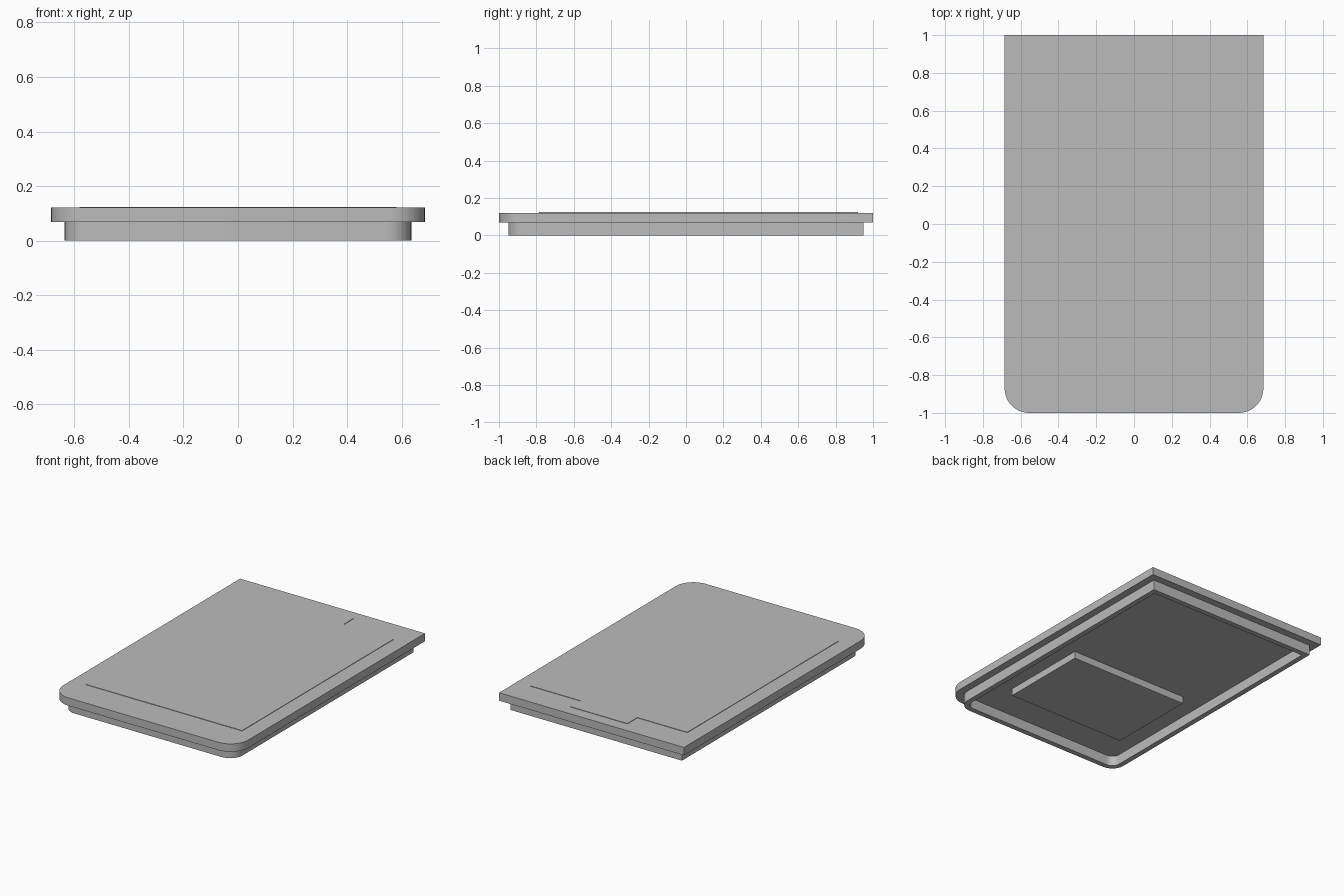
import bpy, bmesh, math

cube = bpy.data.objects.get("Cube")
if cube:
    bpy.data.objects.remove(cube, do_unlink=True)

# Single plain grey
grey = bpy.data.materials.new("plain_grey")
grey.use_nodes = True
colour = (0.5, 0.5, 0.5, 1)
grey.diffuse_color = colour
grey.node_tree.nodes["Principled BSDF"].inputs["Base Color"].default_value = colour


def outline(half_x, half_y, radius, steps=12):
    """Rectangle with square back corners and rounded front corners."""
    pts = [(half_x, half_y), (-half_x, half_y)]
    for side, start in ((-1, math.pi), (1, 1.5 * math.pi)):
        for i in range(steps + 1):
            a = start + i * math.pi / 2 / steps
            pts.append((side * (half_x - radius) + radius * math.cos(a),
                        radius - half_y + radius * math.sin(a)))
    return pts


def finish(name, bm):
    bmesh.ops.recalc_face_normals(bm, faces=bm.faces)
    mesh = bpy.data.meshes.new(name)
    bm.to_mesh(mesh)
    bm.free()
    mesh.materials.append(grey)
    obj = bpy.data.objects.new(name, mesh)
    bpy.context.collection.objects.link(obj)
    bpy.ops.object.select_all(action="DESELECT")
    obj.select_set(True)
    bpy.context.view_layer.objects.active = obj
    bpy.ops.object.shade_smooth_by_angle(angle=math.radians(30))
    return obj


def slab(name, pts, z0, z1):
    bm = bmesh.new()
    face = bm.faces.new([bm.verts.new((x, y, z0)) for x, y in pts])
    new = bmesh.ops.extrude_face_region(bm, geom=[face])["geom"]
    verts = [g for g in new if isinstance(g, bmesh.types.BMVert)]
    bmesh.ops.translate(bm, verts=verts, vec=(0, 0, z1 - z0))
    return finish(name, bm)


def ring(name, outer, inner, z0, z1):
    bm = bmesh.new()
    loops = [[bm.verts.new((x, y, z)) for x, y in pts]
             for pts, z in ((outer, z0), (outer, z1), (inner, z1), (inner, z0))]
    n = len(outer)
    for k in range(4):
        a, b = loops[k], loops[(k + 1) % 4]
        for i in range(n):
            j = (i + 1) % n
            bm.faces.new((a[i], a[j], b[j], b[i]))
    return finish(name, bm)


UNDER, TOP = 0.068, 0.121

# Cover plate
slab("cover_plate", outline(0.685, 1.0, 0.13), UNDER, TOP)

# Locating rim below the plate
ring("locating_rim", outline(0.635, 0.95, 0.09), outline(0.6, 0.915, 0.055), 0, UNDER)

# Block on the underside
slab("underside_block",
     [(0.44, -0.05), (-0.44, -0.05), (-0.44, -0.66), (0.44, -0.66)], 0.02, UNDER)

# Thin raised panel with a tab at the back
half = [(0.21, 0.92), (0.21, 0.815), (0.58, 0.815), (0.58, -0.785)]
slab("raised_panel", half + [(-x, y) for x, y in reversed(half)], TOP, TOP + 0.003)
